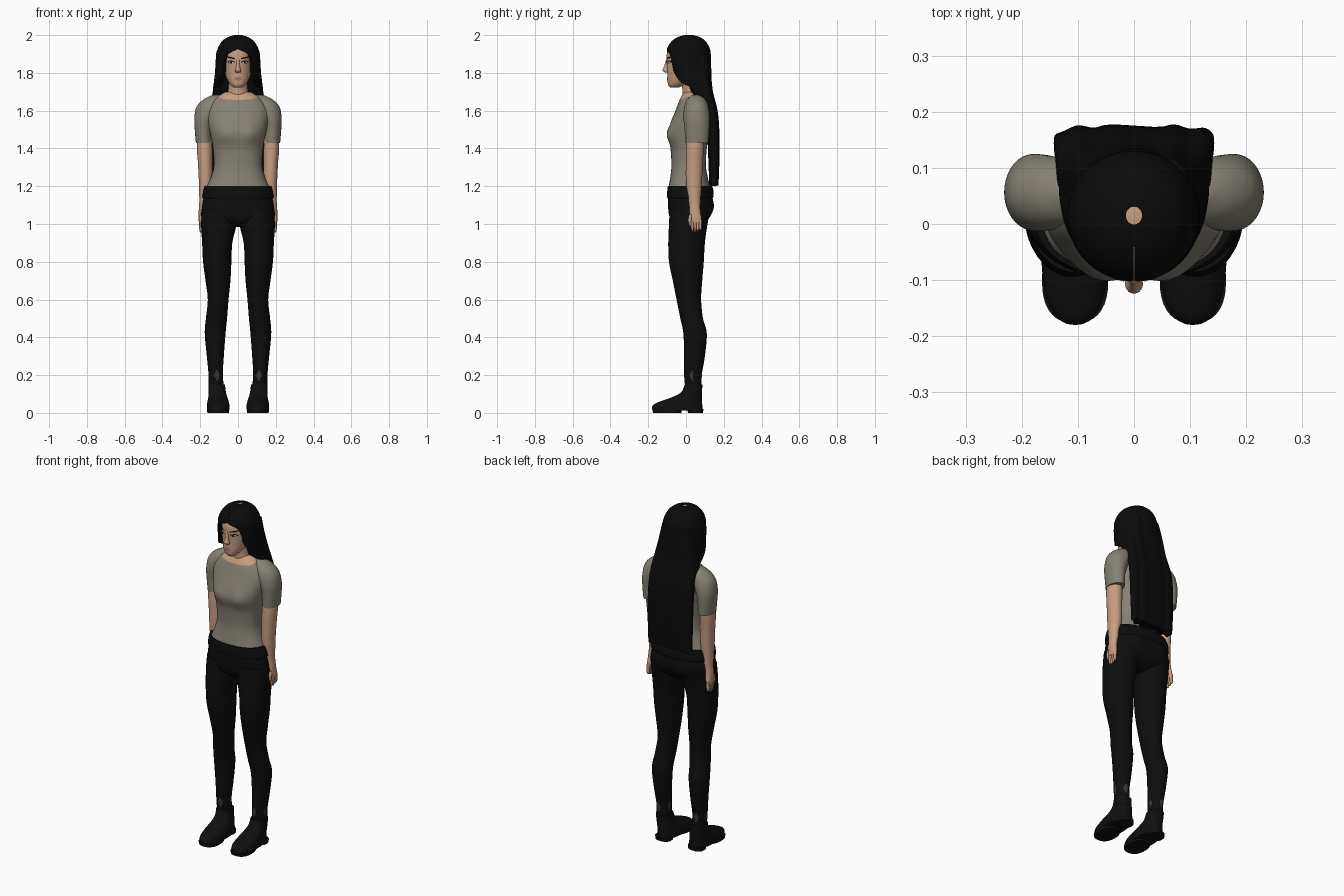
import bpy, bmesh, math
from mathutils import Vector
from mathutils.bvhtree import BVHTree

cube = bpy.data.objects.get("Cube")
if cube:
    bpy.data.objects.remove(cube)


def material(name, r, g, b):
    m = bpy.data.materials.new(name)
    m.use_nodes = True
    m.diffuse_color = (r, g, b, 1)
    bsdf = next(n for n in m.node_tree.nodes if n.type == 'BSDF_PRINCIPLED')
    bsdf.inputs["Base Color"].default_value = (r, g, b, 1)
    bsdf.inputs["Roughness"].default_value = 0.8
    return m


SKIN = material("skin", .58, .34, .22)
SHIRT = material("taupe shirt", .24, .22, .175)
PANTS = material("black trousers", .004, .004, .004)
HAIR = material("black hair", .003, .003, .003)
SHOE = material("black leather", .005, .005, .005)
SOCK = material("grey sock", .045, .038, .048)
LIPS = material("lips", .38, .17, .13)
WHITE = material("eye white", .6, .55, .5)


def finish(name, bm, mats, fix_normals=True):
    if fix_normals:
        bmesh.ops.recalc_face_normals(bm, faces=bm.faces)
    for f in bm.faces:
        f.smooth = True
    for e in bm.edges:
        if len(e.link_faces) == 2 and e.calc_face_angle(0) > math.radians(50):
            e.smooth = False
    mesh = bpy.data.meshes.new(name)
    bm.to_mesh(mesh)
    bm.free()
    for m in mats:
        mesh.materials.append(m)
    ob = bpy.data.objects.new(name, mesh)
    bpy.context.collection.objects.link(ob)
    return ob


def smooth_rows(rows, steps):
    """Catmull-Rom interpolation between the given cross-sections."""
    out = []
    for i in range(len(rows) - 1):
        a, b, c, d = (rows[max(0, min(len(rows) - 1, i + k))] for k in (-1, 0, 1, 2))
        for s in range(steps):
            t = s / steps
            out.append([q + t / 2 * (r - p + t * (2 * p - 5 * q + 4 * r - s_
                        + t * (3 * (q - r) + s_ - p)))
                        for p, q, r, s_ in zip(a, b, c, d)])
    return out + [list(rows[-1])]


def oval(power=2, seg=36):
    """Ring maker for rows of (z, cx, cy, rx, ry)."""
    def ring(row):
        z, cx, cy, rx, ry = row
        pts = []
        for i in range(seg):
            a = math.tau * i / seg
            c, s = math.cos(a), math.sin(a)
            pts.append(Vector((cx + rx * math.copysign(abs(c) ** (2 / power), c),
                               cy + ry * math.copysign(abs(s) ** (2 / power), s), z)))
        return pts
    return ring


def loft(name, rows, mats, ring=oval(), steps=5, deform=None, paint=None, cut=None):
    bm = bmesh.new()
    loops = []
    for row in smooth_rows(rows, steps):
        pts = ring(row)
        if deform:
            pts = [deform(p) for p in pts]
        loops.append([bm.verts.new(p) for p in pts])
    for lo, hi in zip(loops, loops[1:]):
        for i in range(len(lo)):
            j = (i + 1) % len(lo)
            bm.faces.new((lo[i], lo[j], hi[j], hi[i]))
    bm.faces.new(loops[0])
    bm.faces.new(loops[-1])
    if cut:
        bmesh.ops.bisect_plane(bm, geom=bm.verts[:] + bm.edges[:] + bm.faces[:],
                               plane_co=cut[0], plane_no=cut[1])
    if paint:
        for f in bm.faces:
            f.material_index = int(paint(f.calc_center_median()))
    return finish(name, bm, mats)


def mid(rows):
    """Rows on the centre line: (z, front y, back y, half width)."""
    return [(z, 0, (f + b) / 2, w, (b - f) / 2) for z, f, b, w in rows]


def bump(p, x, z, size, amount, front):
    d = ((abs(p.x) - x) / size) ** 2 + ((p.z - z) / size) ** 2
    side = p.y < 0.02
    if side == front:
        p.y += (-amount if front else amount) * math.exp(-d)
    return p


# Shirt body, with the skin of the chest above a slanted neckline
neck_co, neck_no = Vector((0, -.035, 1.657)), Vector((0, -.34, 1)).normalized()
loft("shirt", mid([(1.19, -.093, .128, .168), (1.25, -.083, .115, .142),
                   (1.31, -.077, .105, .128), (1.4, -.082, .11, .132),
                   (1.47, -.093, .12, .145), (1.53, -.083, .128, .158),
                   (1.6, -.056, .13, .165), (1.65, -.037, .12, .14),
                   (1.68, -.022, .105, .1), (1.7, -.005, .09, .065)]),
     [SHIRT, SKIN], oval(2.3, 48), 6,
     lambda p: bump(p, .065, 1.475, .048, .014, True),
     lambda c: (c - neck_co).dot(neck_no) > 0, (neck_co, neck_no))

# Neck and head
loft("neck", mid([(1.62, -.015, .09, .06), (1.67, -.018, .09, .058),
                  (1.72, -.02, .085, .052), (1.8, -.03, .085, .052)]), [SKIN])
head = loft("head", mid([(1.722, -.083, -.04, .02), (1.735, -.094, -.01, .038),
                         (1.76, -.098, .03, .055), (1.79, -.099, .075, .067),
                         (1.83, -.101, .11, .075), (1.87, -.103, .122, .077),
                         (1.91, -.1, .122, .074), (1.95, -.08, .11, .062),
                         (1.98, -.04, .07, .035)]), [SKIN], oval(2.15, 48))
loft("nose", [(1.872, 0, -.097, .008, .008), (1.835, 0, -.103, .01, .013),
              (1.813, 0, -.107, .016, .017), (1.802, 0, -.1, .014, .011)],
     [SKIN], oval(2, 20))

tree = BVHTree.FromPolygons([v.co for v in head.data.vertices],
                            [p.vertices[:] for p in head.data.polygons])


def face_plate(name, x, z, w, h, tilt, mat, lift):
    """Thin oval plate that follows the surface of the face."""
    bm = bmesh.new()

    def point(r, a):
        u, v = r * w * math.cos(a), r * h * math.sin(a)
        px = x + u * math.cos(tilt) - v * math.sin(tilt)
        pz = z + u * math.sin(tilt) + v * math.cos(tilt)
        hit = tree.ray_cast(Vector((px, -1, pz)), Vector((0, 1, 0)))[0]
        return bm.verts.new((px, hit.y - lift, pz))
    n = 20
    centre = point(0, 0)
    inner, outer = ([point(r, math.tau * i / n) for i in range(n)] for r in (.5, 1))
    for i in range(n):
        j = (i + 1) % n
        bm.faces.new((centre, inner[i], inner[j]))
        bm.faces.new((inner[i], outer[i], outer[j], inner[j]))
    finish(name, bm, [mat], False)


# Painted face details
for side, s in (("left", 1), ("right", -1)):
    face_plate(side + "_eyelashes", s * .036, 1.857, .019, .0085, s * .1, HAIR, .002)
    face_plate(side + "_eye", s * .036, 1.855, .015, .005, s * .1, WHITE, .003)
    face_plate(side + "_iris", s * .036, 1.855, .0055, .0055, 0, HAIR, .004)
    face_plate(side + "_eyebrow", s * .038, 1.88, .024, .0042, s * .2, HAIR, .002)
face_plate("upper_lip", 0, 1.773, .022, .005, 0, LIPS, .002)
face_plate("lower_lip", 0, 1.765, .018, .006, 0, LIPS, .0025)


# Hair framing the face: C-shaped sections of (z, cy, rx, ry, opening angle)
def c_ring(row):
    z, cy, rx, ry, opening = row
    start = math.radians(max(opening, .5))
    n = 40
    angles = [start + (math.tau - 2 * start) * i / n for i in range(n + 1)]

    def arc(k):
        return [Vector((k * rx * math.sin(a), cy - k * ry * math.cos(a), z)) for a in angles]
    return arc(1) + arc(.72)[::-1]


loft("hair_cap", [(2, .015, .02, .022, 0), (1.99, .015, .052, .057, 0),
                  (1.97, .014, .082, .087, 0), (1.945, .013, .1, .106, 0),
                  (1.922, .013, .11, .115, 3), (1.9, .014, .116, .117, 30),
                  (1.85, .015, .119, .117, 40), (1.8, .02, .122, .115, 44),
                  (1.75, .028, .128, .107, 60), (1.72, .045, .132, .095, 82),
                  (1.69, .06, .135, .08, 98)], [HAIR], c_ring)


# Long straight hair down the back with strands and a ragged end
def strands(p):
    p.y += .003 * math.sin(p.x * 110) * (1 if p.y > .1 else 0)
    if p.z < 1.3:
        p.z += .008 * math.sin(p.x * 170) * (1.3 - p.z) / .09
    return p


loft("long_hair", mid([(1.9, -.01, .12, .095), (1.8, 0, .13, .115),
                       (1.72, .02, .138, .13), (1.67, .045, .148, .138),
                       (1.6, .09, .165, .141), (1.5, .112, .174, .143),
                       (1.35, .12, .175, .142), (1.21, .125, .17, .138)]),
     [HAIR], oval(3.6, 72), 5, strands)

# Trousers: hips, waistband and seat
loft("hips", mid([(1.2, -.092, .13, .172), (1.14, -.096, .138, .182),
                  (1.08, -.094, .138, .192), (1.03, -.085, .12, .19),
                  (1, -.06, .09, .13), (.985, -.03, .06, .06)]), [PANTS], oval(2.3, 48), 5,
     lambda p: bump(p, .085, 1.09, .06, .014, False))
loft("waistband", mid([(1.135, -.097, .14, .184), (1.145, -.1, .146, .189),
                       (1.18, -.099, .145, .184), (1.2, -.096, .138, .178)]),
     [PANTS], oval(2.3, 48), 3)


def sock_patch(c):
    a = math.atan2(c.y - .037, abs(c.x) - .118)
    return abs(c.z - .2) < .036 * (math.cos(4 * a + .6) - .35)


for side, s in (("left", 1), ("right", -1)):
    def limb(part, rows, mats, **kw):
        loft(side + "_" + part, [(z, s * x, y, rx, ry) for z, x, y, rx, ry in rows], mats, **kw)

    # Leg
    limb("leg", [(1.08, .105, .022, .085, .108), (1, .102, .012, .093, .102),
                 (.9, .11, .003, .08, .097), (.8, .11, .002, .075, .092),
                 (.7, .106, .008, .066, .078), (.6, .105, .015, .055, .065),
                 (.5, .114, .03, .056, .06), (.42, .121, .048, .055, .062),
                 (.3, .12, .045, .045, .055), (.2, .118, .037, .038, .047),
                 (.1, .113, .042, .042, .043)], [PANTS, SOCK], steps=8, paint=sock_patch)

    # Shoe with a separate sole and heel
    limb("shoe", [(.012, .105, -.045, .057, .131), (.025, .105, -.046, .06, .134),
                  (.045, .105, -.042, .059, .128), (.065, .106, -.02, .055, .105),
                  (.085, .107, .008, .05, .077), (.11, .11, .03, .046, .055),
                  (.15, .113, .04, .044, .047)], [SHOE], ring=oval(2.4))
    limb("sole", [(0, .105, -.1, .057, .075), (.014, .105, -.1, .059, .077)],
         [SHOE], ring=oval(2.4), steps=1)
    limb("heel", [(0, .108, .05, .047, .04), (.02, .108, .05, .048, .042)],
         [SHOE], ring=oval(2.6), steps=1)

    # Sleeve
    limb("sleeve", [(1.43, .18, .058, .043, .061), (1.5, .182, .058, .047, .065),
                    (1.56, .174, .056, .057, .069), (1.62, .148, .055, .072, .064),
                    (1.66, .122, .055, .06, .048), (1.683, .105, .055, .03, .022)], [SHIRT])

    # Bare arm and hand
    limb("arm", [(1.48, .178, .05, .038, .045), (1.4, .177, .047, .041, .047),
                 (1.32, .174, .044, .038, .045), (1.22, .172, .042, .035, .042),
                 (1.12, .181, .045, .024, .031), (1.07, .189, .047, .019, .029),
                 (1.03, .193, .052, .016, .031), (1.005, .195, .055, .012, .027)], [SKIN])
    for i, name in enumerate(("index", "middle", "ring", "little")):
        y = .034 + .014 * i
        tip = .955 + .006 * abs(i - 1)
        limb(name + "_finger", [(1.02, .195, y, .01, .008), (.98, .197, y, .009, .007),
                                (tip, .196, y, .005, .004)], [SKIN], ring=oval(2, 12))
    limb("thumb", [(1.05, .194, .026, .011, .01), (1.02, .197, .02, .01, .009),
                   (.99, .198, .022, .005, .005)], [SKIN], ring=oval(2, 12))
